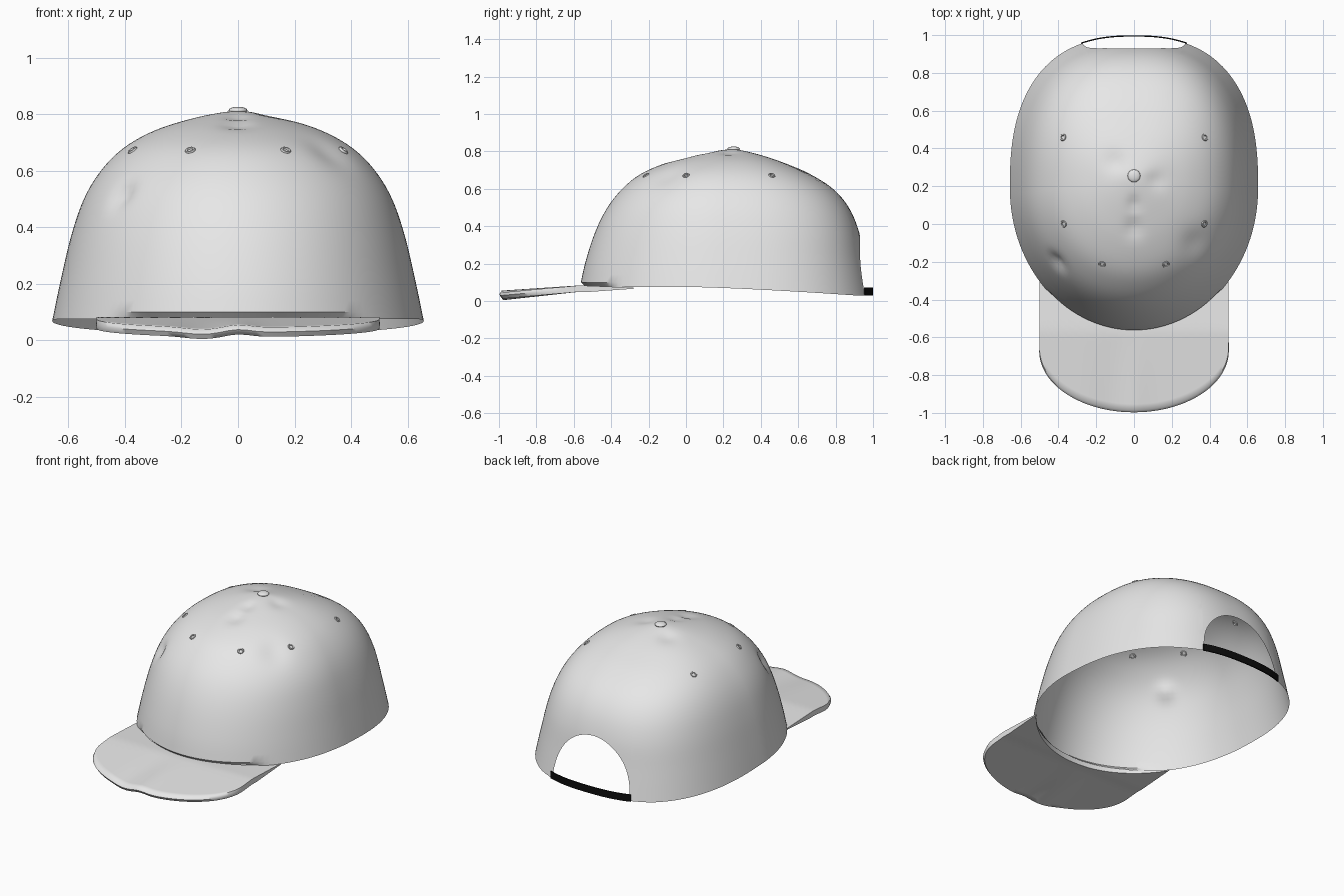
import bpy, bmesh, math
from mathutils import Vector

cube = bpy.data.objects.get("Cube")
if cube:
    bpy.data.objects.remove(cube, do_unlink=True)


def material(name, rgb):
    m = bpy.data.materials.new(name)
    m.use_nodes = True
    m.diffuse_color = (*rgb, 1)
    bsdf = m.node_tree.nodes["Principled BSDF"]
    bsdf.inputs["Base Color"].default_value = (*rgb, 1)
    bsdf.inputs["Roughness"].default_value = 0.8
    return m


CLOTH = material("light grey cloth", (0.8, 0.8, 0.8))
BLACK = material("black strap", (0.004, 0.004, 0.004))


def finish(bm, name, mat, angle=50, recalc=True):
    bmesh.ops.remove_doubles(bm, verts=bm.verts, dist=1e-4)
    if recalc:
        bmesh.ops.recalc_face_normals(bm, faces=bm.faces)
    me = bpy.data.meshes.new(name)
    bm.to_mesh(me)
    bm.free()
    me.materials.append(mat)
    ob = bpy.data.objects.new(name, me)
    bpy.context.collection.objects.link(ob)
    bpy.ops.object.select_all(action="DESELECT")
    ob.select_set(True)
    bpy.context.view_layer.objects.active = ob
    bpy.ops.object.shade_smooth_by_angle(angle=math.radians(angle))
    return ob


def skin(bm, lines, close_lines=False, close_ring=False):
    """Quads between neighbouring lines of points."""
    vs = [[bm.verts.new(p) for p in line] for line in lines]
    n, m = len(vs), len(vs[0])
    for i in range(n if close_lines else n - 1):
        a, b = vs[i], vs[(i + 1) % n]
        for j in range(m if close_ring else m - 1):
            k = (j + 1) % m
            bm.faces.new((a[j], b[j], b[k], a[k]))
    return vs


# Crown levels: height, half width, front y, back y, centre y
LEVELS = [
    (.03, .665, -.575, .993, .18), (.2, .63, -.54, .96, .18),
    (.37, .59, -.485, .925, .18), (.5, .545, -.42, .87, .18),
    (.6, .485, -.34, .785, .19), (.68, .405, -.24, .66, .2),
    (.74, .3, -.1, .52, .22), (.78, .18, .05, .4, .23),
    (.805, .07, .18, .3, .245), (.812, 0, .25, .25, .25)]
TOP = len(LEVELS) - 1


def level(k):
    i = min(int(k), TOP - 1)
    t = k - i
    p = [LEVELS[min(max(i + d, 0), TOP)] for d in (-1, 0, 1, 2)]
    return [b + t / 2 * (c - a + t * (2*a - 5*b + 4*c - d + t * (3*b - 3*c + d - a)))
            for a, b, c, d in zip(*p)]


def level_at(z):
    lo, hi = 0, TOP
    for _ in range(30):
        mid = (lo + hi) / 2
        lo, hi = (mid, hi) if level(mid)[0] < z else (lo, mid)
    return lo


def surface(theta, k):
    z, w, front, back, cy = level(k)
    c, s = math.cos(theta), math.sin(theta)
    e = 0.8 if s > 0 else 1.0
    x = math.copysign(abs(c) ** e, c) * w
    y = cy + abs(s) ** e * ((back if s > 0 else front) - cy)
    return Vector((x, y, z))


# Soft dents in the cloth: centre, radius, depth
DENTS = [((-.43, -.22, .53), .05, .035), ((0, -.02, .765), .05, .015),
         ((0, .1, .79), .04, .012), ((-.1, .33, .79), .06, .014),
         ((.12, .23, .8), .05, .01), ((.32, -.1, .66), .08, .015)]


def dented(p):
    inward = (Vector((0, .2, .3)) - p).normalized()
    return p + inward * sum(d * math.exp(-((p - Vector(c)).length / r) ** 2)
                            for c, r, d in DENTS)


def base_height(y):
    return .075 - .045 * min(max(y, 0) / .9, 1) ** 1.4


# Crown: one column per angle, arched up over the back opening
HALF_OPEN = .41
edge = math.acos(HALF_OPEN ** 1.25)
start, end = math.pi - edge, edge + 2 * math.pi
N, M, ROWS = 120, 28, 40
columns = [(start + (end - start) * i / N, 0) for i in range(N + 1)]
for i in range(1, M):
    phi = math.pi / 2 - math.pi * i / M
    u = HALF_OPEN * math.sin(phi)
    columns.append((math.acos(math.copysign(abs(u) ** 1.25, u)),
                    .33 * math.cos(phi) ** .75))

lines = []
for theta, lift in columns:
    foot = surface(theta, 0)
    zb = base_height(foot.y) + lift
    tuck = min(max((-.36 - foot.y) / .1, 0), 1) * .03
    k0 = level_at(zb + .025)
    hem = surface(theta, level_at(zb))
    hem += (Vector((0, .18, hem.z)) - hem).normalized() * tuck
    lines.append([hem] + [dented(surface(theta, k0 + (TOP - k0) * r / ROWS))
                          for r in range(ROWS + 1)])
bm = bmesh.new()
skin(bm, lines, close_lines=True)
finish(bm, "crown", CLOTH, 40, recalc=False)


# Brim: tapered slab from the crown front out to a rounded edge
def brim_top(x, y):
    z = .083 + (y + .57) * (.09 if y < -.57 else -.04)
    out = min(max((-.57 - y) / .4, 0), 1)
    return z + out * (.01 * math.exp(-(x / .06) ** 2)
                      - .008 * math.exp(-((x + .13) / .08) ** 2))


def brim_bottom(x, y):
    return brim_top(x, y) - .006 - .028 * min(max((-.28 - y) / .25, 0), 1)


bm = bmesh.new()
lines = []
for i in range(49):
    x = .5 * math.sin(math.pi * (i / 48 - .5))
    inner = .21 - .75 * math.sqrt(1 - (x / .66) ** 2)
    outer = -.66 - .325 * math.sqrt(max(0, 1 - (x / .5) ** 2))
    ys = [inner + (outer - inner) * j / 14 for j in range(15)]
    tip = (x * 1.004, outer - .012, (brim_top(x, outer) + brim_bottom(x, outer)) / 2)
    lines.append([(x, y, brim_top(x, y)) for y in ys] + [tip]
                 + [(x, y, brim_bottom(x, y)) for y in reversed(ys)])
ends = skin(bm, lines, close_ring=True)
bm.faces.new(ends[0])
bm.faces.new(ends[-1])
finish(bm, "brim", CLOTH, 60)

# Strap across the back opening
bm = bmesh.new()
lines = []
for i in range(25):
    u = (HALF_OPEN + .012) * (1 - i / 12)
    theta = math.acos(math.copysign(abs(u) ** 1.25, u))
    p = surface(theta, 0)
    lines.append([(p.x, p.y + dy, z) for dy, z in
                  ((-.001, .028), (.006, .028), (.006, .072), (-.001, .072))])
ends = skin(bm, lines, close_ring=True)
bm.faces.new(ends[0])
bm.faces.new(ends[-1])
finish(bm, "back_strap", BLACK)


# Stitched eyelets, one per panel
def eyelet(name, theta):
    k = level_at(.672)
    p = surface(theta, k)
    du = surface(theta + .02, k) - p
    dv = surface(theta, k + .05) - p
    normal = du.cross(dv).normalized()
    bpy.ops.mesh.primitive_torus_add(
        major_radius=.014, minor_radius=.0055, major_segments=12, minor_segments=6,
        location=p, rotation=normal.to_track_quat("Z", "Y").to_euler())
    ob = bpy.context.object
    ob.name = name
    ob.data.materials.append(CLOTH)
    bpy.ops.object.shade_smooth_by_angle(angle=math.radians(60))


for side, sign in (("left", 1), ("right", -1)):
    for place, angle in (("front", -66), ("middle", -26), ("rear", 28)):
        a = math.radians(angle)
        eyelet(f"{side}_{place}_eyelet", a if sign > 0 else math.pi - a)

# Button on top
bpy.ops.mesh.primitive_uv_sphere_add(segments=16, ring_count=8, radius=1,
                                     location=(0, .255, .813))
button = bpy.context.object
button.name = "top_button"
button.scale = (.034, .034, .013)
button.data.materials.append(CLOTH)
bpy.ops.object.shade_smooth_by_angle(angle=math.radians(60))
